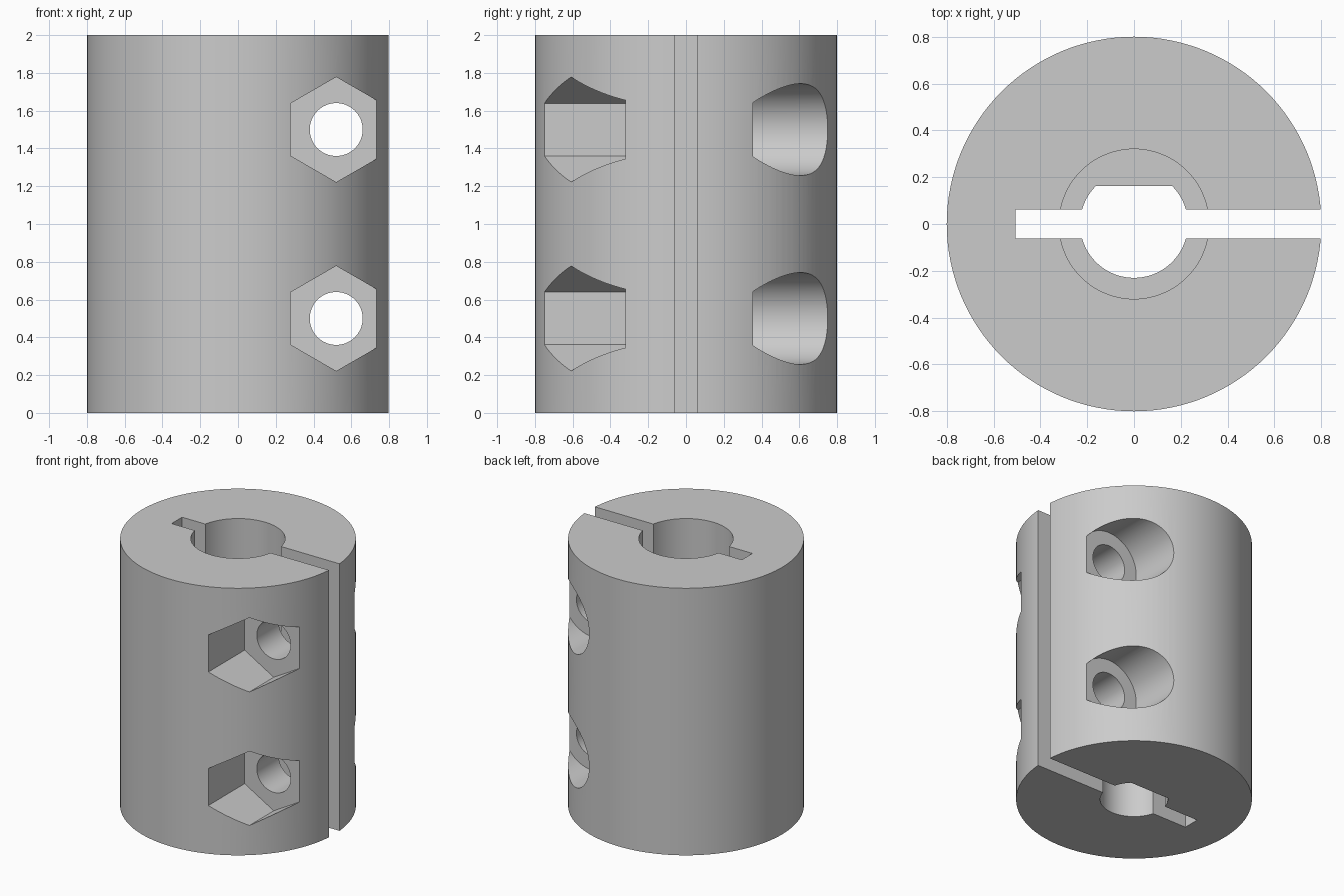
import bpy, math
from mathutils import Vector

if "Cube" in bpy.data.objects:
    bpy.data.objects.remove(bpy.data.objects["Cube"])

steel = bpy.data.materials.new("grey steel")
steel.diffuse_color = (0.6, 0.6, 0.6, 1)
steel.use_nodes = True
steel.node_tree.nodes["Principled BSDF"].inputs["Base Color"].default_value = steel.diffuse_color


def cylinder(name, radius, depth, centre, sides=96, along_y=False):
    rot = (math.pi / 2, 0, 0) if along_y else (0, 0, 0)
    bpy.ops.mesh.primitive_cylinder_add(vertices=sides, radius=radius, depth=depth,
                                        location=centre, rotation=rot)
    ob = bpy.context.object
    ob.name = name
    return ob


def box(name, low, high):
    low, high = Vector(low), Vector(high)
    bpy.ops.mesh.primitive_cube_add(size=1, location=(low + high) / 2)
    ob = bpy.context.object
    ob.name = name
    ob.scale = high - low
    return ob


def boolean(target, tool, operation="DIFFERENCE"):
    # Apply the boolean and discard the cutter
    bpy.context.view_layer.objects.active = target
    mod = target.modifiers.new("cut", "BOOLEAN")
    mod.operation = operation
    mod.solver = "EXACT"
    mod.object = tool
    bpy.ops.object.modifier_apply(modifier=mod.name)
    bpy.data.objects.remove(tool, do_unlink=True)


# Clamp body
body = cylinder("coupler_body", 0.8, 2, (0, 0, 1), 128)

# Wide upper bore, and narrow D-shaped lower bore
boolean(body, cylinder("upper_bore", 0.32, 1.2, (0, 0, 1.6)))
d_bore = cylinder("lower_bore", 0.23, 1.4, (0, 0, 0.5))
boolean(d_bore, box("bore_flat", (-0.5, 0.163, -0.5), (0.5, 0.6, 1.5)))
boolean(body, d_bore)

# Clamping slot, open on the right
boolean(body, box("clamp_slot", (-0.507, -0.062, -0.2), (1, 0.062, 2.2)))

# Two clamp screws: through hole, hexagonal nut pocket in front, round head pocket behind
for z in (0.5, 1.5):
    boolean(body, cylinder("screw_hole", 0.14, 2, (0.52, 0, z), 64, True))
    boolean(body, cylinder("nut_pocket", 0.278, 0.68, (0.52, -0.66, z), 6, True))
    boolean(body, cylinder("head_pocket", 0.243, 0.645, (0.52, 0.3535 + 0.3225, z), 96, True))

body.data.materials.clear()
body.data.materials.append(steel)
for poly in body.data.polygons:
    poly.material_index = 0

bpy.ops.object.select_all(action="DESELECT")
body.select_set(True)
bpy.context.view_layer.objects.active = body
bpy.ops.object.shade_smooth_by_angle(angle=math.radians(30))
